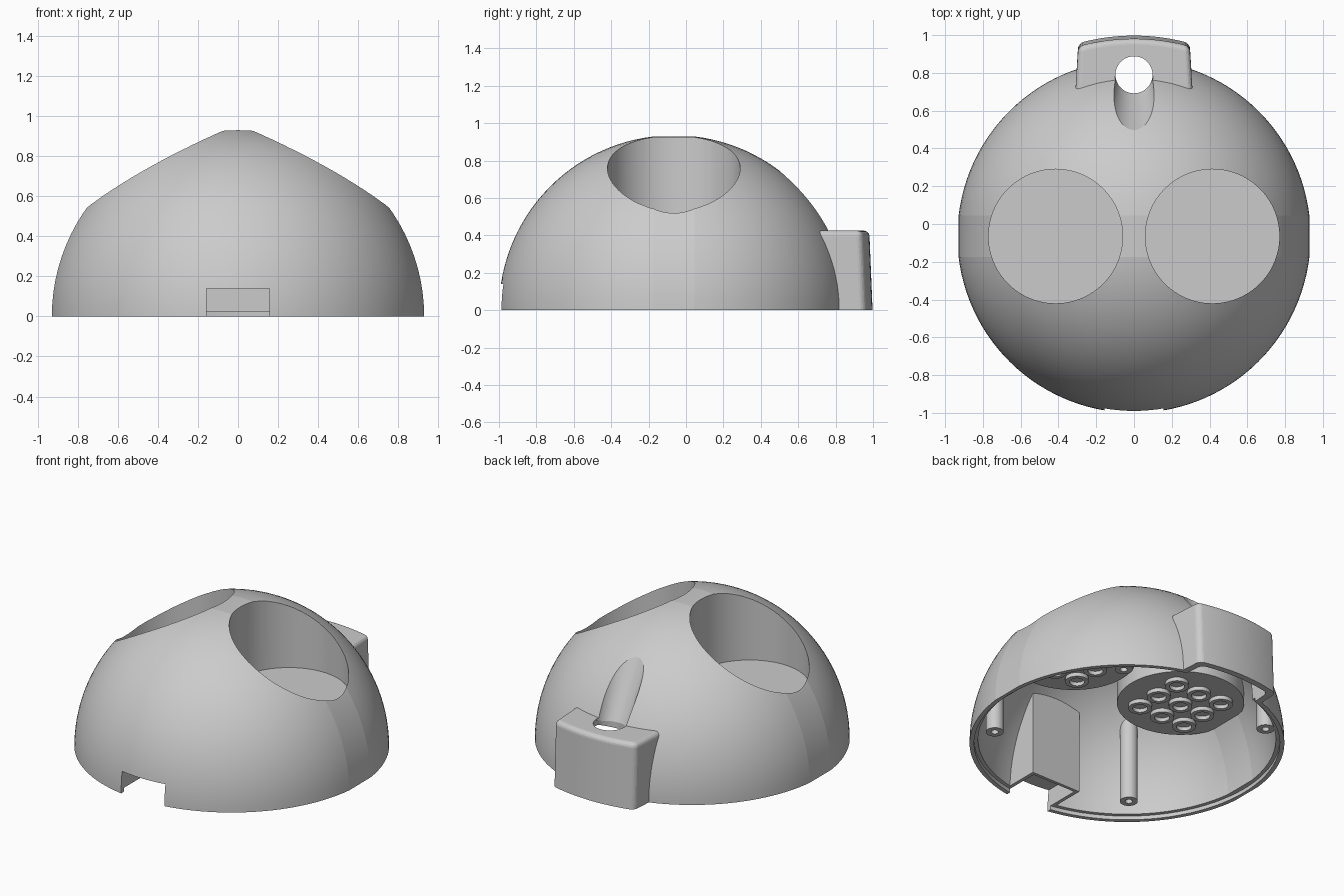
import bpy, bmesh, math
from mathutils import Vector

if "Cube" in bpy.data.objects:
    bpy.data.objects.remove(bpy.data.objects["Cube"])

grey = bpy.data.materials.new("light_grey")
grey.use_nodes = True
grey.diffuse_color = (0.6, 0.6, 0.6, 1)
grey.node_tree.nodes["Principled BSDF"].inputs["Base Color"].default_value = (0.6, 0.6, 0.6, 1)

CY = -0.065            # dome centre along y
CUP_X, CUP_R = 0.415, 0.355


def finish(bm, name):
    bmesh.ops.remove_doubles(bm, verts=bm.verts, dist=1e-5)
    bmesh.ops.recalc_face_normals(bm, faces=bm.faces)
    mesh = bpy.data.meshes.new(name)
    bm.to_mesh(mesh)
    bm.free()
    obj = bpy.data.objects.new(name, mesh)
    bpy.context.collection.objects.link(obj)
    mesh.materials.append(grey)
    return obj


def activate(obj):
    bpy.ops.object.select_all(action='DESELECT')
    obj.select_set(True)
    bpy.context.view_layer.objects.active = obj


def boolean(target, tool, operation='DIFFERENCE'):
    """Apply one boolean and throw the tool away."""
    mod = target.modifiers.new("cut", 'BOOLEAN')
    mod.operation, mod.object, mod.solver = operation, tool, 'EXACT'
    activate(target)
    bpy.ops.object.modifier_apply(modifier=mod.name)
    bpy.data.objects.remove(tool)


def dome(name, radius):
    """Ball turned about the y axis with a flat band around its middle."""
    bm = bmesh.new()
    start, steps = math.asin(0.11 / radius), 28
    half = [start + (math.pi / 2 - start) * i / steps for i in range(steps + 1)]
    angles = [-a for a in reversed(half)] + half
    verts = [bm.verts.new((radius * math.cos(a), CY + radius * math.sin(a), 0)) for a in angles]
    edges = [bm.edges.new(pair) for pair in zip(verts, verts[1:])]
    bmesh.ops.spin(bm, geom=verts + edges, cent=(0, CY, 0), axis=(0, 1, 0),
                   angle=math.tau, steps=96)
    return finish(bm, name)


def cone(name, low, high, r_low, r_high, sides=72):
    low, high = Vector(low), Vector(high)
    bm = bmesh.new()
    bmesh.ops.create_cone(bm, cap_ends=True, segments=sides, radius1=r_low,
                          radius2=r_high, depth=(high - low).length)
    turn = (high - low).to_track_quat('Z', 'Y').to_matrix()
    bmesh.ops.rotate(bm, verts=bm.verts, cent=(0, 0, 0), matrix=turn)
    bmesh.ops.translate(bm, verts=bm.verts, vec=(low + high) / 2)
    return finish(bm, name)


def post(name, x, y, z0, z1, r, sides=72):
    return cone(name, (x, y, z0), (x, y, z1), r, r, sides)


def block(name, low, high):
    bm = bmesh.new()
    bmesh.ops.create_cube(bm, size=1)
    for v in bm.verts:
        v.co = [h if c > 0 else l for c, l, h in zip(v.co, low, high)]
    return finish(bm, name)


def back_box(name, inset):
    """Tapered box with a bowed back and rounded edges."""
    bm = bmesh.new()
    bow = [(0.295 - inset) * (1 - i / 6) for i in range(13)]
    outline = [(0.32 - inset, 0.55)]
    outline += [(x, 1.0 - inset - 0.04 * (x / 0.295) ** 2) for x in bow]
    outline += [(inset - 0.32, 0.55)]
    face = bm.faces.new([bm.verts.new((x, y, -0.06)) for x, y in outline])
    top = bmesh.ops.extrude_face_region(bm, geom=[face])["geom"]
    for v in top:
        if isinstance(v, bmesh.types.BMVert):
            v.co.z = 0.425 - inset
            if v.co.y > 0.8:
                v.co.y -= 0.02
    bm.normal_update()
    rounded = [e for e in bm.edges if min(v.co.y for v in e.verts) > 0.5
               and max(v.co.z for v in e.verts) > 0.3
               and e.calc_face_angle(0) > math.radians(30)]
    bmesh.ops.bevel(bm, geom=rounded, offset=0.03, segments=5, profile=0.5,
                    affect='EDGES', clamp_overlap=True)
    return finish(bm, name)


# Cavity: inside of the dome and of the back box
cavity = dome("cavity", 0.885)
boolean(cavity, back_box("box_cavity", 0.04), 'UNION')

# Solid parts that stand inside the cavity
for side in (-1, 1):
    boolean(cavity, post("cup_wall", side * CUP_X, CY, 0.43, 1.2, CUP_R + 0.022, 96))
for x, y in ((0.66, -0.5), (-0.48, -0.62), (-0.55, 0.56), (0.55, 0.56)):
    boolean(cavity, post("screw_post", x, y, 0.02, 1.0, 0.053, 48))
boolean(cavity, block("socket_housing", (-0.18, -1.1, 0.02), (0.18, -0.72, 0.8)))
boolean(cavity, cone("groove_wall", (0, 0.79, 0.39), (0, 0.6, 0.87), 0.13, 0.185))

# Outer shell
shell = dome("dome_shell", 0.935)
boolean(shell, back_box("cable_box", 0), 'UNION')
boolean(shell, cavity)

# Openings: cups, cable groove and hole, front notch, rim step, screw holes
for side in (-1, 1):
    boolean(shell, post("cup_opening", side * CUP_X, CY, 0.46, 1.3, CUP_R, 96))
boolean(shell, cone("groove", (0, 0.79, 0.42), (0, 0.6, 0.87), 0.1, 0.15))
boolean(shell, post("cable_hole", 0, 0.79, -0.2, 0.47, 0.098))
boolean(shell, block("notch", (-0.157, -1.2, -0.2), (0.157, -0.74, 0.14)))
boolean(shell, post("rim_step", 0, CY, -0.2, 0.025, 0.908, 96))
for x, y in ((0.66, -0.5), (-0.48, -0.62), (-0.55, 0.56), (0.55, 0.56)):
    boolean(shell, post("screw_hole", x, y, -0.1, 0.15, 0.022, 24))
boolean(shell, block("ground_cut", (-2, -2, -2), (2, 2, 0)))

# Rings under each cup floor in a square grid
for side, label in ((-1, "right"), (1, "left")):
    for i in range(3):
        for j in range(3):
            x, y = side * CUP_X + (i - 1) * 0.17, CY + (j - 1) * 0.17
            ring = post(f"{label}_cup_ring_{i}{j}", x, y, 0.405, 0.435, 0.07, 32)
            boolean(ring, post("bore", x, y, 0.3, 0.429, 0.045, 32))

for obj in bpy.context.collection.objects:
    if obj.type == 'MESH' and obj.data.materials and obj.data.materials[0] == grey:
        activate(obj)
        bpy.ops.object.shade_smooth_by_angle(angle=math.radians(7.5 if obj == shell else 30))
